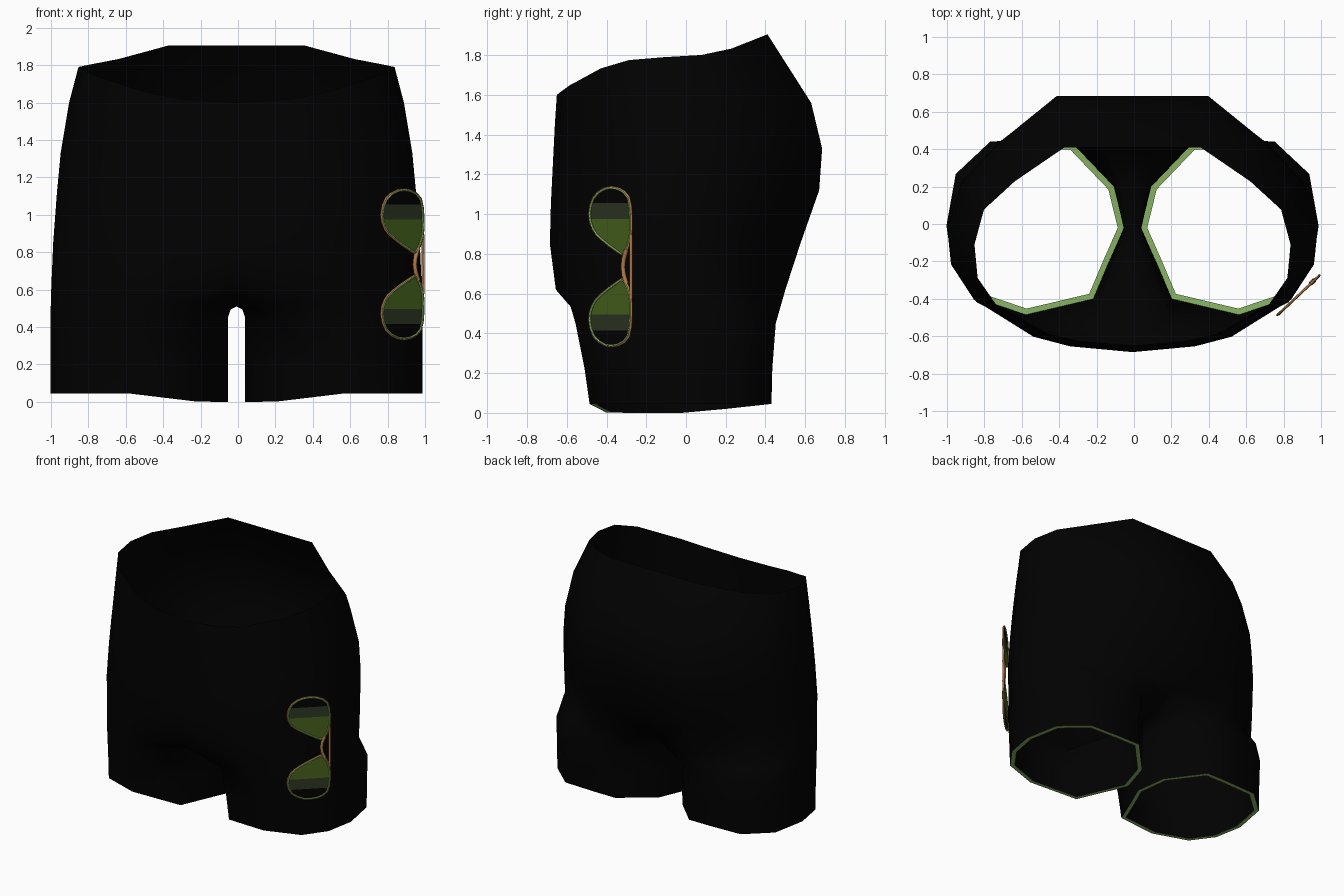
import bpy, bmesh
from mathutils import Vector

cube = bpy.data.objects.get("Cube")
if cube:
    bpy.data.objects.remove(cube)


def material(name, rgb):
    m = bpy.data.materials.new(name)
    m.use_nodes = True
    m.diffuse_color = (*rgb, 1)
    m.node_tree.nodes["Principled BSDF"].inputs["Base Color"].default_value = (*rgb, 1)
    return m


BLACK = material("black_fabric", (.0003, .0003, .0003))
GREEN = material("hem_green", (.25, .46, .13))
LENS = material("lens_green", (.06, .124, .011))
DARK = material("lens_dark_band", (.026, .037, .016))
BROWN = material("frame_brown", (.44, .19, .06))


def finish(name, bm, mats):
    me = bpy.data.meshes.new(name)
    bm.to_mesh(me)
    bm.free()
    for m in mats:
        me.materials.append(m)
    ob = bpy.data.objects.new(name, me)
    bpy.context.collection.objects.link(ob)
    return ob


def mirror_half(ob):
    mod = ob.modifiers.new("mirror", "MIRROR")
    mod.use_clip = True
    mod.merge_threshold = .002
    ob.location.x = -.008


# Hip plan: (sideways, forward) ratios from front centre to back centre
HIP_PLAN = [(0, 1), (.34, .955), (.54, .88), (.865, .59), (.98, .33),
            (1, 0), (.94, -.36), (.745, -.65), (.43, -1), (0, -1)]
# Leg plan at the hem: the same outer columns, then three inner ones
LEG_PLAN = [(.21, -.4), (.4, -.445), (.57, -.485), (.835, -.395), (.955, -.23),
            (.995, -.01), (.945, .255), (.76, .42), (.5, .43), (.32, .43),
            (.1, .2), (.046, -.02), (.13, -.21)]


def body_ring(zf, zs, zb, w, yf, ym, yb):
    pts = []
    for side, fwd in HIP_PLAN:
        y_end, z_end = (yf, zf) if fwd > 0 else (yb, zb)
        y = ym + (y_end - ym) * abs(fwd)
        z = zs + (z_end - zs) * abs(fwd) ** 2.3
        pts.append(Vector((w * side, y, z)))
    return pts


def leg_ring(z, front, back):
    """Leg plan bulged at the front and back; the hem dips inwards."""
    pts = []
    for x, y in LEG_PLAN:
        dip = min(.045, max(0, (x - .2) * .12) + max(0, y) * .1)
        bulge = front * 2 * (1 - x) if y < 0 else back
        pts.append(Vector((x, y * (1 + bulge), z or dip)))
    return pts


def bridge_loops(bm, a, b):
    for i in range(len(a)):
        j = (i + 1) % len(a)
        bm.faces.new((a[i], b[i], b[j], a[j]))


# Shorts shell: hip rings, then crotch saddle, then leg rings
hips = [
    (1.60, 1.79, 1.905, .845, -.65, -.11, .41),
    (1.45, 1.60, 1.56, .895, -.66, -.04, .63),
    (1.25, 1.33, 1.33, .94, -.67, 0, .685),
    (1.05, 1.12, 1.12, .96, -.68, 0, .67),
    (.85, .85, .85, .98, -.685, 0, .575),
    (.62, .62, .62, .99, -.655, 0, .50),
]
legs = [(.45, .17, .05), (.22, .06, .01), (0, 0, 0)]

rings = [body_ring(*h) for h in hips]
rings[-1][-1].y -= .08
hip_loop = rings[-1] + [Vector((0, y, .51)) for y in (.22, -.02, -.27)]
leg_loops = [leg_ring(*l) for l in legs]
arch = [p.lerp(q, .5) for p, q in zip(hip_loop, leg_loops[0])]
for p in arch[len(HIP_PLAN):]:
    p.x *= 1.35
    p.z += .014

bm = bmesh.new()
rows = [[bm.verts.new(p) for p in r] for r in rings]
for a, b in zip(rows, rows[1:]):
    for i in range(len(a) - 1):
        bm.faces.new((a[i], b[i], b[i + 1], a[i + 1]))
loops = [rows[-1] + [bm.verts.new(p) for p in hip_loop[len(HIP_PLAN):]]]
loops += [[bm.verts.new(p) for p in loop] for loop in [arch] + leg_loops]
for a, b in zip(loops, loops[1:]):
    bridge_loops(bm, a, b)
bmesh.ops.recalc_face_normals(bm, faces=bm.faces)
for f in bm.faces:
    f.smooth = True
mirror_half(finish("shorts", bm, [BLACK]))

# Hem: narrow green band turned inwards at each leg opening
bm = bmesh.new()
centre = Vector((.515, -.02, .03))
edge = leg_loops[-1]
bridge_loops(bm, [bm.verts.new(p) for p in edge],
             [bm.verts.new(p.lerp(centre, .07)) for p in edge])
bmesh.ops.recalc_face_normals(bm, faces=bm.faces)
mirror_half(finish("leg_hems", bm, [GREEN]))

# Sunglasses emblem, upright on the left hip
START, ACROSS, MID = Vector((.766, -.487, 0)), Vector((.23, .217, 0)), .735
OUT = Vector((.686, -.727, 0))


def place(u, v, lift=0):
    return START + ACROSS * u + OUT * lift + Vector((0, 0, MID + v))


def rounded(pts):
    """Add a smooth in-between point on every side of a closed outline."""
    pts = [Vector(p) for p in pts]
    out = []
    for i, p in enumerate(pts):
        q, r = pts[(i + 1) % len(pts)], pts[(i + 2) % len(pts)]
        out += [p, (9 * (p + q) - pts[i - 1] - r) / 16]
    return out


def tube(name, pts, radius, mat, cyclic=False):
    cu = bpy.data.curves.new(name, "CURVE")
    cu.dimensions = "3D"
    cu.bevel_depth = radius
    cu.bevel_resolution = 1
    sp = cu.splines.new("POLY")
    sp.points.add(len(pts) - 1)
    for q, p in zip(sp.points, pts):
        q.co = (*p, 1)
    sp.use_cyclic_u = cyclic
    cu.materials.append(mat)
    ob = bpy.data.objects.new(name, cu)
    bpy.context.collection.objects.link(ob)


outline = rounded([(0, .265), (.1, .35), (.37, .396), (.68, .395), (.92, .35), (.98, .245),
                   (.96, .145), (.82, .065), (.66, .075), (.27, .14), (.08, .19)])
for side, name in ((1, "upper"), (-1, "lower")):
    bm = bmesh.new()
    face = bm.faces.new([bm.verts.new(place(u, v * side)) for u, v in outline])
    face.normal_update()
    if face.normal.dot(OUT) < 0:
        face.normal_flip()
    for cut in (.24, .32):
        bmesh.ops.bisect_plane(bm, geom=bm.verts[:] + bm.edges[:] + bm.faces[:],
                               plane_co=place(0, cut * side), plane_no=(0, 0, 1))
    for f in bm.faces:
        h = abs(f.calc_center_median().z - MID)
        f.material_index = 0 if h < .24 else 1 if h < .32 else 2
    finish(name + "_lens", bm, [LENS, DARK, BLACK])
    tube(name + "_frame", [place(u, v * side) for u, v in outline], .006, BROWN, True)
    trim = [place(.53 + (u - .53) * .96, (.24 + (v - .24) * .97) * side, .003) for u, v in outline]
    tube(name + "_trim", trim, .005, GREEN, True)

bridge = [(.86, .085), (.8, .04), (.78, 0), (.8, -.04), (.86, -.085)]
tube("nose_bridge", [place(u, v) for u, v in bridge], .012, BROWN)
tube("brow_bar", [place(.97, v) for v in (.16, 0, -.16)], .008, BROWN)
